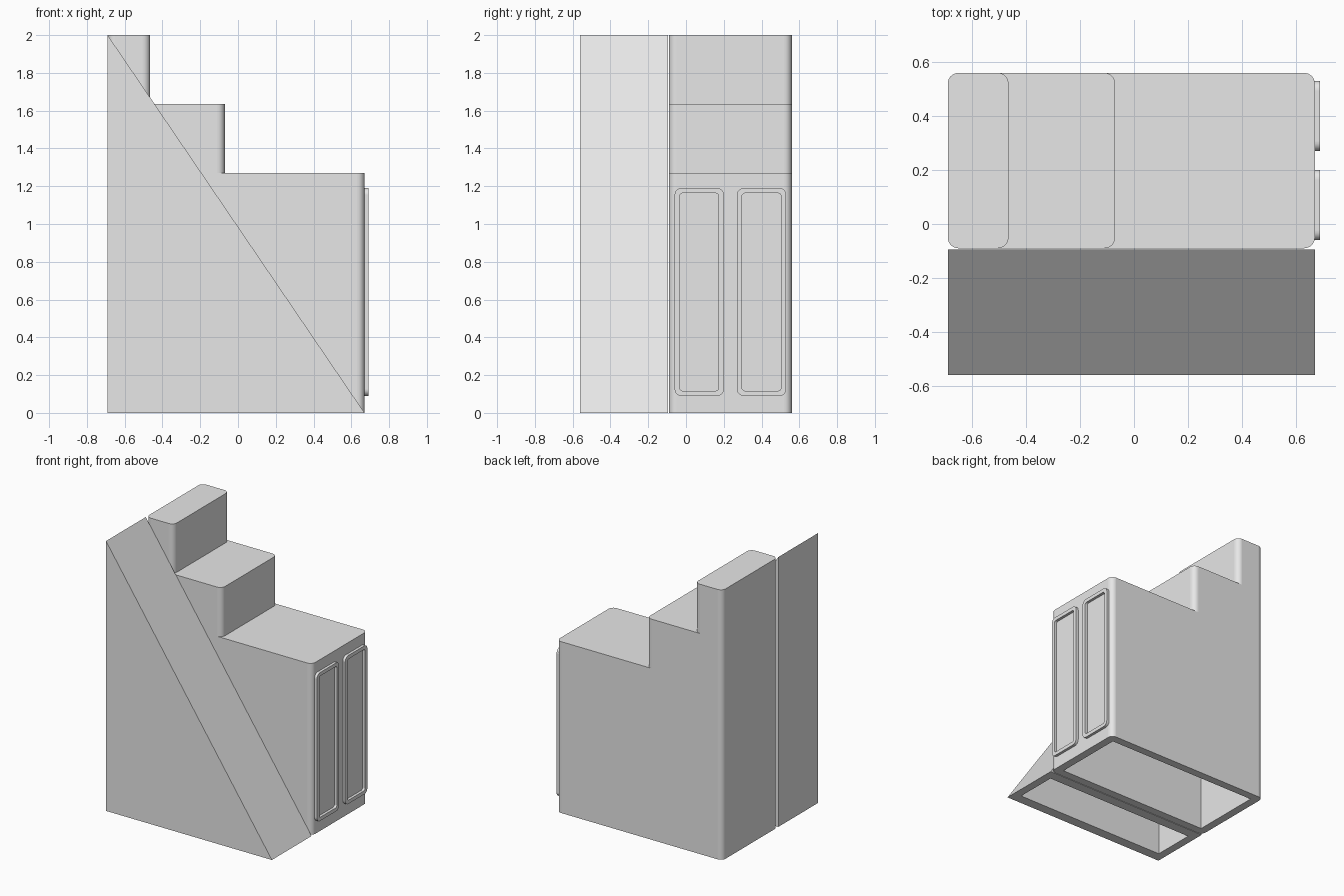
import bpy, bmesh
from math import cos, sin, pi

cube = bpy.data.objects.get("Cube")
if cube:
    bpy.data.objects.remove(cube, do_unlink=True)

grey = bpy.data.materials.new("plain_grey")
grey.use_nodes = True
grey.diffuse_color = (0.8, 0.8, 0.8, 1)
grey.node_tree.nodes["Principled BSDF"].inputs["Base Color"].default_value = (0.8, 0.8, 0.8, 1)


def face(bm, pts, smooth=False):
    f = bm.faces.new([bm.verts.new(p) for p in pts])
    f.smooth = smooth


def finish(bm, name):
    bmesh.ops.remove_doubles(bm, verts=bm.verts, dist=1e-5)
    bmesh.ops.recalc_face_normals(bm, faces=bm.faces)
    mesh = bpy.data.meshes.new(name)
    bm.to_mesh(mesh)
    bm.free()
    mesh.materials.append(grey)
    obj = bpy.data.objects.new(name, mesh)
    bpy.context.collection.objects.link(obj)


def arc(cx, cy, r, start, n=8):
    """Quarter circle, counter-clockwise; one point when the radius is zero."""
    if r == 0:
        return [(cx, cy)]
    return [(cx + r * cos(start + pi / 2 * i / n), cy + r * sin(start + pi / 2 * i / n))
            for i in range(n + 1)]


def at(pts, z):
    return [(x, y, z) for x, y in pts]


LEFT, RIGHT, WALL = -0.69, 0.67, 0.06
BODY_Y = (-0.09, 0.56)
RAMP_Y = (-0.56, -0.095)


def stepped_skin(bm, inset, r):
    """Stepped block, open below, with rounded upright corners."""
    x0, y0, y1 = LEFT + inset, BODY_Y[0] + inset, BODY_Y[1] - inset
    steps = [(RIGHT, 1.27), (-0.07, 1.635), (-0.465, 2.0)]
    rights = [arc(x - inset - r, y0 + r, r, -pi / 2) + arc(x - inset - r, y1 - r, r, 0)
              for x, _ in steps]
    left = arc(x0 + r, y1 - r, r, pi / 2) + arc(x0 + r, y0 + r, r, pi)
    levels = [0] + [z - inset for _, z in steps]

    def strip(pts, lo, hi):
        for a, b in zip(pts, pts[1:]):
            flat = abs(a[1] - b[1]) > 0.1
            face(bm, at([a, b], lo) + at([b, a], hi), smooth=not flat)

    strip(left, 0, levels[-1])
    for i, pts in enumerate(rights):
        strip(pts, levels[i], levels[i + 1])
        if i + 1 < len(rights):                       # tread
            face(bm, at(pts + rights[i + 1][::-1], levels[i + 1]))
    face(bm, at(rights[-1] + left, levels[-1]))       # top
    for end, lpt in ((-1, left[0]), (0, left[-1])):   # stepped sides
        side = at([lpt], 0)
        for i, pts in enumerate(rights):
            side += at([pts[end]], levels[i]) + at([pts[end]], levels[i + 1])
        face(bm, side + at([lpt], levels[-1]))
    return rights[0], left


# Stepped cabinet, hollow from below
bm = bmesh.new()
out_r, out_l = stepped_skin(bm, 0, 0.04)
in_r, in_l = stepped_skin(bm, WALL, 0)
face(bm, at(out_r + in_r[::-1], 0))
face(bm, at(out_l + in_l[::-1], 0))
face(bm, at([out_r[-1], out_l[0], in_l[0], in_r[-1]], 0))
face(bm, at([out_l[-1], out_r[0], in_r[0], in_l[-1]], 0))
finish(bm, "stepped_cabinet")

# Sloping wedge, hollow from below
bm = bmesh.new()
slope = 2 / (RIGHT - LEFT)
rims = []
for inset, y_in in ((0, 0), (WALL, 0.075)):
    xa, xb = LEFT + inset, RIGHT - inset
    top = (xb - xa) * slope
    y0, y1 = RAMP_Y[0] + y_in, RAMP_Y[1] - y_in
    for y in (y0, y1):
        face(bm, [(xa, y, 0), (xb, y, 0), (xa, y, top)])
    face(bm, [(xa, y0, 0), (xa, y1, 0), (xa, y1, top), (xa, y0, top)])
    face(bm, [(xb, y0, 0), (xb, y1, 0), (xa, y1, top), (xa, y0, top)])
    rims.append([(xa, y0, 0), (xb, y0, 0), (xb, y1, 0), (xa, y1, 0)])
for i in range(4):
    j = (i + 1) % 4
    face(bm, [rims[0][i], rims[0][j], rims[1][j], rims[1][i]])
finish(bm, "sloping_wedge")


# Raised door frames on the end face
def rounded_rect(y0, y1, z0, z1, r):
    return (arc(y1 - r, z1 - r, r, 0) + arc(y0 + r, z1 - r, r, pi / 2)
            + arc(y0 + r, z0 + r, r, pi) + arc(y1 - r, z0 + r, r, -pi / 2))


def door_frame(name, y0, y1):
    bm = bmesh.new()
    z0, z1, w = 0.09, 1.19, 0.027
    outer = rounded_rect(y0, y1, z0, z1, 0.035)
    inner = rounded_rect(y0 + w, y1 - w, z0 + w, z1 - w, 0.015)
    xs = (0.66, 0.69)
    n = len(outer)
    for i in range(n):
        j = (i + 1) % n
        for x in xs:
            face(bm, [(x, *p) for p in (outer[i], outer[j], inner[j], inner[i])])
        curved = (i + 1) % 9 != 0
        for loop in (outer, inner):
            face(bm, [(xs[0], *loop[i]), (xs[0], *loop[j]),
                      (xs[1], *loop[j]), (xs[1], *loop[i])], smooth=curved)
    finish(bm, name)


door_frame("front_door_frame", -0.06, 0.20)
door_frame("rear_door_frame", 0.27, 0.53)
